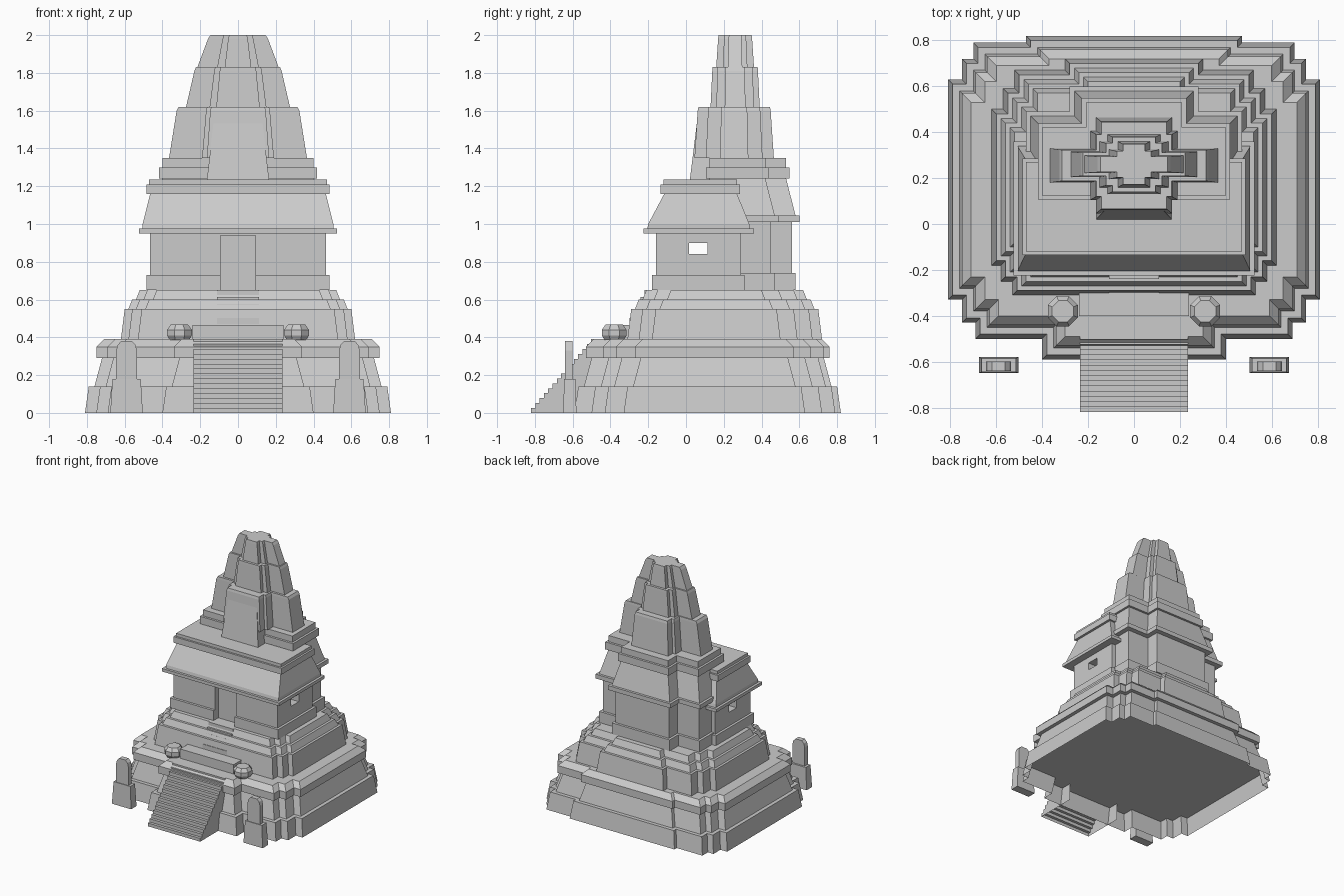
import bpy, bmesh, math
from mathutils import Vector

if "Cube" in bpy.data.objects:
    bpy.data.objects.remove(bpy.data.objects["Cube"])


def loft(name, rings, cap_start=True, cap_end=True, skip=()):
    """Skin a stack of equal-length 3D rings; skip lists side edges left open."""
    bm = bmesh.new()
    vs = [[bm.verts.new(p) for p in r] for r in rings]
    n = len(rings[0])
    for a, b in zip(vs, vs[1:]):
        for i in range(n):
            if i not in skip:
                j = (i + 1) % n
                bm.faces.new((a[i], a[j], b[j], b[i]))
    if cap_start:
        bm.faces.new(vs[0][::-1])
    if cap_end:
        bm.faces.new(vs[-1])
    bmesh.ops.recalc_face_normals(bm, faces=bm.faces)
    me = bpy.data.meshes.new(name)
    bm.to_mesh(me)
    bm.free()
    ob = bpy.data.objects.new(name, me)
    bpy.context.collection.objects.link(ob)
    return ob


def plan(half):
    """Right half of an outline (front to back), mirrored to a full loop."""
    return half + [(-x, y) for x, y in reversed(half)]


def offset(pts, d):
    """Mitred outward offset of a counter-clockwise right-angled outline."""
    out = []
    for i, p in enumerate(pts):
        p = Vector(p)
        e1 = (p - Vector(pts[i - 1])).normalized()
        e2 = (Vector(pts[(i + 1) % len(pts)]) - p).normalized()
        q = p + Vector((e1.y + e2.y, -e1.x - e2.x)) * d
        out.append((q.x, q.y))
    return out


def tier(name, half, steps, **kw):
    pts = plan(half)
    return loft(name, [[(x, y, z) for x, y in offset(pts, d)] for z, d in steps], **kw)


def rects(name, steps, cx=0):
    """Stack of rectangles: (z, half width, front y, back y)."""
    return loft(name, [[(cx + x, y, z) for x, y in plan([(w, f), (w, b)])]
                       for z, w, f, b in steps])


def cross(name, quarter, cy, steps):
    """Symmetric stepped cross, scaled in x and y at each height."""
    pts = plan(quarter + [(x, -y) for x, y in reversed(quarter)])
    return loft(name, [[(x * sx, cy + y * sy, z) for x, y in pts] for z, sx, sy in steps])


def stairs(name, w, y0, y1, z0, z1, n):
    prof = [(y0, z0)]
    dy, dz = (y1 - y0) / n, (z1 - z0) / n
    for i in range(n):
        prof += [(y0 + i * dy, z0 + (i + 1) * dz), (y0 + (i + 1) * dy, z0 + (i + 1) * dz)]
    prof.append((y1, z0))
    k = len(prof)
    return loft(name, [[(x, y, z) for y, z in prof] for x in (-w, w)], skip=(k - 2, k - 1))


# Lower terrace (hollow foot, moulded upper band)
base = [(.40, -.59), (.40, -.50), (.69, -.50), (.69, -.43), (.75, -.43), (.75, -.33),
        (.81, -.33), (.81, .63), (.75, .63), (.75, .72), (.70, .72), (.70, .79),
        (.47, .79), (.47, .82)]
tier("terrace_foot", base, [(0, 0), (.14, -.02)], cap_start=False)
tier("terrace_lower", base, [(.14, -.05), (.29, -.09), (.29, -.06), (.35, -.06), (.39, -.1)])

# Upper terrace
upper = [(.53, -.31), (.53, -.25), (.58, -.25), (.58, -.18), (.62, -.18), (.62, .50),
         (.57, .50), (.57, .59), (.52, .59), (.52, .67), (.30, .67), (.30, .72)]
tier("terrace_upper", upper, [(.39, 0), (.55, -.02), (.55, -.04), (.60, -.06),
                              (.60, -.08), (.65, -.10)])

# Stairs and landing
stairs("main_stairs", .235, -.82, -.48, 0, .39, 15)
rects("landing", [(.38, .24, -.40, -.28), (.465, .24, -.40, -.28)])
stairs("upper_stairs", .11, -.30, -.20, .465, .65, 5)

# Front hall with door recess and side windows
hall = tier("hall", [(.485, -.18), (.485, .31)],
            [(.65, 0), (.73, 0), (.73, -.02), (.95, -.02)])
for cutter in (rects("door_cutter", [(.60, .093, -.3, -.12), (.94, .093, -.3, -.12)]),
               rects("window_cutter", [(.84, .7, .015, .115), (.90, .7, .015, .115)])):
    mod = hall.modifiers.new(cutter.name, 'BOOLEAN')
    mod.operation = 'DIFFERENCE'
    mod.solver = 'EXACT'
    mod.object = cutter
    cutter.hide_render = True
    cutter.hide_viewport = True
    cutter.display_type = 'WIRE'
rects("hall_roof", [(.95, .525, -.225, .36), (.975, .525, -.225, .36),
                    (.975, .505, -.205, .34), (1.0, .505, -.2, .335),
                    (1.16, .465, -.115, .27), (1.16, .485, -.135, .285),
                    (1.21, .485, -.135, .285), (1.21, .47, -.12, .27), (1.235, .47, -.12, .27)])

# Sanctum behind the hall: a solid back half below, full outline for roof bands
rear = [(.24, .45), (.24, .56)]
tier("sanctum", [(.43, .25), (.43, .45)] + rear,
     [(.65, .02), (.74, .02), (.74, 0), (1.01, 0)])
tier("sanctum_roof", [(.43, .095), (.43, .45)] + rear,
     [(1.01, .04), (1.045, .04), (1.045, .02), (1.24, -.03), (1.24, -.012),
      (1.30, -.012), (1.30, -.03), (1.35, -.03)])

# Tower of three stepped crosses, with a front buttress
rects("tower_buttress", [(1.23, .165, .02, .25), (1.62, .12, .068, .25)])
cross("tower_lower", [(.165, -.21), (.165, -.15), (.19, -.15), (.19, -.075), (.365, -.075)],
      .255, [(1.35, 1, 1), (1.60, .89, .92), (1.62, .86, .9)])
cross("tower_middle", [(.115, -.13), (.115, -.1), (.15, -.1), (.15, -.055), (.275, -.055)],
      .26, [(1.62, 1, 1), (1.81, .84, .93), (1.83, .81, .92)])
cross("tower_top", [(.07, -.1), (.07, -.065), (.11, -.065), (.11, -.038), (.215, -.038)],
      .26, [(1.83, 1, 1), (1.98, .74, .9), (2.0, .68, .88)])

# Urns and marker stones either side of the stairs
for s, side in ((-1, "left"), (1, "right")):
    loft("urn_" + side, [[(s * .31 + r * math.cos(math.pi * (i + .5) / 4),
                           -.38 + r * math.sin(math.pi * (i + .5) / 4), z) for i in range(8)]
                         for z, r in ((.385, .055), (.41, .071), (.44, .071), (.467, .05))])
    rects("marker_base_" + side, [(0, .086, -.65, -.58), (.18, .075, -.645, -.585)], s * .59)
    rects("marker_stone_" + side, [(.18, .055, -.64, -.6), (.33, .055, -.64, -.6),
                                   (.36, .047, -.64, -.6), (.38, .028, -.64, -.6)], s * .59)
